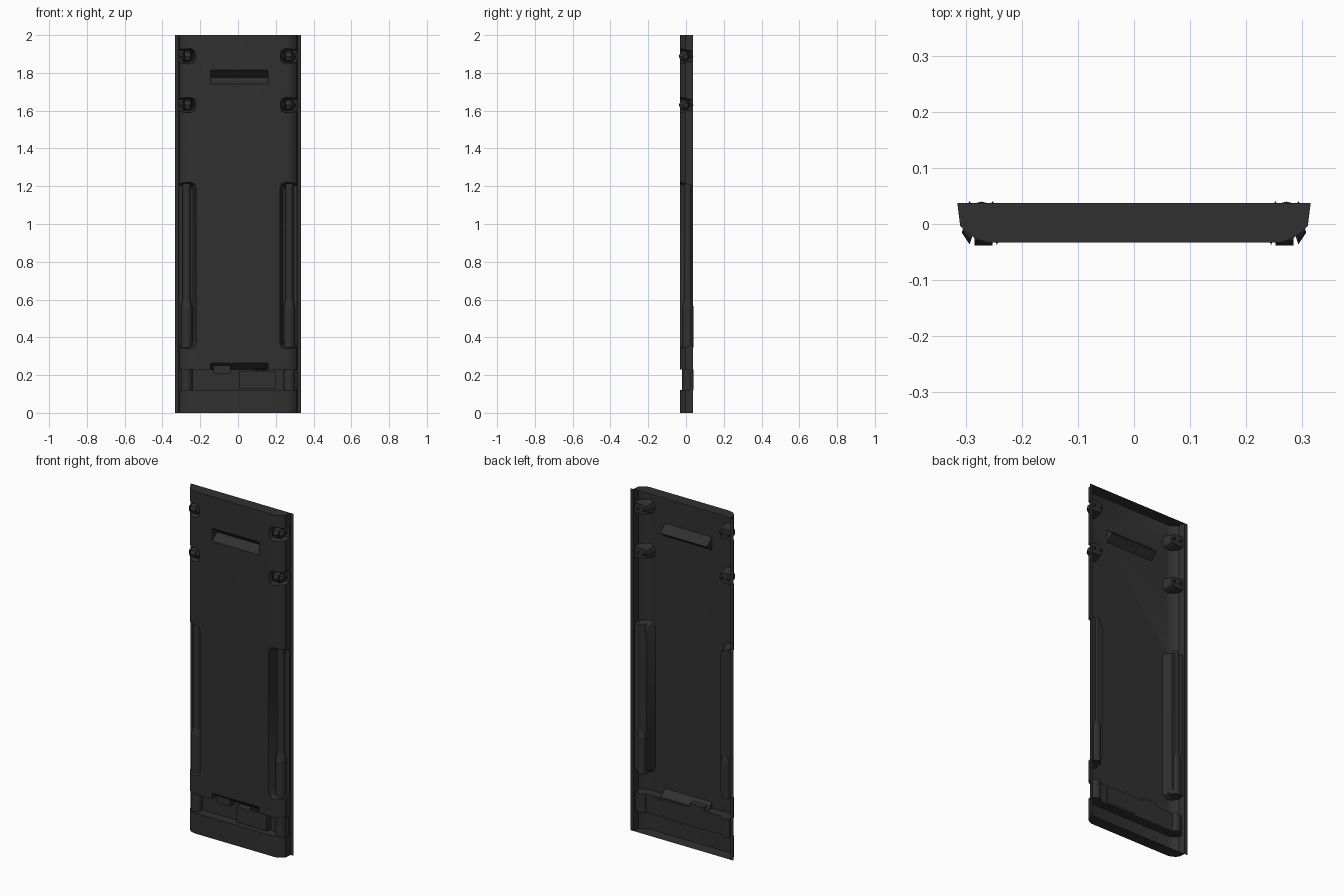
import bpy, bmesh
from mathutils import Vector

if "Cube" in bpy.data.objects:
    bpy.data.objects.remove(bpy.data.objects["Cube"])

mat = bpy.data.materials.new("dark_plastic")
mat.diffuse_color = (0.03, 0.03, 0.03, 1)
mat.use_nodes = True
mat.node_tree.nodes["Principled BSDF"].inputs["Base Color"].default_value = mat.diffuse_color


def finish(bm, name):
    bmesh.ops.recalc_face_normals(bm, faces=bm.faces)
    me = bpy.data.meshes.new(name)
    bm.to_mesh(me)
    bm.free()
    ob = bpy.data.objects.new(name, me)
    bpy.context.collection.objects.link(ob)
    me.materials.append(mat)
    return ob


def loft(name, a, b):
    """Closed solid between two matching rings of points."""
    bm = bmesh.new()
    va = [bm.verts.new(p) for p in a]
    vb = [bm.verts.new(p) for p in b]
    n = len(a)
    bm.faces.new(va)
    bm.faces.new(vb[::-1])
    for i in range(n):
        j = (i + 1) % n
        bm.faces.new((va[i], vb[i], vb[j], va[j]))
    return finish(bm, name)


def box(name, x0, x1, y0, y1, z0, z1):
    r = [(x0, z0), (x1, z0), (x1, z1), (x0, z1)]
    return loft(name, [(x, y0, z) for x, z in r], [(x, y1, z) for x, z in r])


def rod(name, p0, p1, r0, r1, seg=12):
    p0, p1 = Vector(p0), Vector(p1)
    d = p1 - p0
    bm = bmesh.new()
    bmesh.ops.create_cone(bm, cap_ends=True, segments=seg, radius1=r0, radius2=r1, depth=d.length)
    q = d.to_track_quat('Z', 'Y')
    for v in bm.verts:
        v.co = q @ v.co + (p0 + p1) / 2
    ob = finish(bm, name)
    smooth(ob)
    return ob


def smooth(ob):
    bpy.ops.object.select_all(action='DESELECT')
    bpy.context.view_layer.objects.active = ob
    ob.select_set(True)
    bpy.ops.object.shade_smooth_by_angle(angle=0.6)


# panel body: extruded cross-section
BACK = 0.037
half = [(0.315, BACK), (0.31, -0.003), (0.298, -0.015), (0.283, -0.026), (0.262, -0.033)]
section = half + [(-x, y) for x, y in reversed(half)]
panel = loft("panel_shell", [(x, y, 0) for x, y in section], [(x, y, 2) for x, y in section])

cutters = [box("groove_cut", -0.5, 0.5, -0.1, 0.02, 0.12, 0.23)]

# wedge-shaped grip slots
for z0, zm, z1 in ((1.74, 1.775, 1.815), (0.215, 0.226, 0.265)):
    prof = [(-0.06, z0), (-0.033, z0), (0.014, zm), (-0.033, z1), (-0.06, z1)]
    cutters.append(loft("grip_cut", [(-0.145, y, z) for y, z in prof],
                        [(0.158, y, z) for y, z in prof]))


def side_pocket(s, x, z0, z1, c, taper, depth):
    """Pocket open to the panel side, with chamfered inner corners."""
    def ring(x, z0, z1, y):
        return [(s * px, y, pz) for px, pz in
                ((0.5, z0), (x + c, z0), (x + c * 0.3, z0 + c * 0.3), (x, z0 + c),
                 (x, z1 - c), (x + c * 0.3, z1 - c * 0.3), (x + c, z1), (0.5, z1))]
    return loft("pocket_cut", ring(x, z0, z1, -0.045),
                ring(x + taper, z0 + taper, z1 - taper, depth))


for s in (-1, 1):
    cutters.append(side_pocket(s, 0.218, 0.335, 1.225, 0.03, 0.02, 0.026))
    for z in (1.63, 1.888):
        cutters.append(side_pocket(s, 0.223, z - 0.042, z + 0.042, 0.025, 0.012, 0.026))

bpy.context.view_layer.objects.active = panel
for c in cutters:
    c.hide_render = True
    m = panel.modifiers.new("cut", 'BOOLEAN')
    m.operation, m.solver, m.object = 'DIFFERENCE', 'EXACT', c
    bpy.ops.object.modifier_apply(modifier=m.name)
for c in cutters:
    bpy.data.objects.remove(c, do_unlink=True)

# open the back so the panel is a shell
bm = bmesh.new()
bm.from_mesh(panel.data)
back = [f for f in bm.faces if f.normal.y > 0.9 and f.calc_center_median().y > BACK - 0.001]
bmesh.ops.delete(bm, geom=back, context='FACES')
bm.to_mesh(panel.data)
bm.free()
smooth(panel)

for s, side in ((-1, "left"), (1, "right")):
    # thin edge flange
    bm = bmesh.new()
    bm.faces.new([bm.verts.new((s * x, BACK, z)) for x, z in
                  ((0.314, 0), (0.333, 0), (0.333, 2), (0.314, 2))])
    finish(bm, side + "_edge_flange")

    # hydraulic-style rods in the side channel and the groove
    x, y = s * 0.272, 0.01
    rod(side + "_rod_sleeve", (x, y, 0.345), (x, y, 0.56), 0.03, 0.03)
    rod(side + "_rod_collar", (x, y, 0.56), (x, y, 0.6), 0.03, 0.021)
    rod(side + "_rod", (x, y, 0.6), (x, y, 1.215), 0.021, 0.021)
    rod(side + "_groove_rod", (x, y, 0.12), (x, y, 0.23), 0.03, 0.03)

    # latch pins with pointed rear tips
    for z in (1.63, 1.888):
        rod(side + "_pin_body", (s * 0.252, -0.008, z), (s * 0.284, -0.008, z), 0.03, 0.03, 8)
        rod(side + "_pin_inner", (s * 0.252, -0.008, z), (s * 0.236, -0.004, z), 0.03, 0.012, 8)
        rod(side + "_pin_outer", (s * 0.284, -0.008, z), (s * 0.303, -0.002, z), 0.03, 0.014, 8)
        for px in (0.252, 0.293):
            rod(side + "_pin_tip", (s * px, 0.016, z), (s * px, 0.041, z), 0.016, 0.0, 6)

# lower latch, control box and buttons
box("latch_block", -0.13, -0.04, -0.018, 0.02, 0.208, 0.25)
box("control_box", 0.005, 0.2, -0.02, 0.022, 0.13, 0.222)
for x in (0.095, 0.12, 0.14):
    rod("button", (x, -0.005, 0.215), (x, -0.005, 0.235), 0.008, 0.008, 8)
